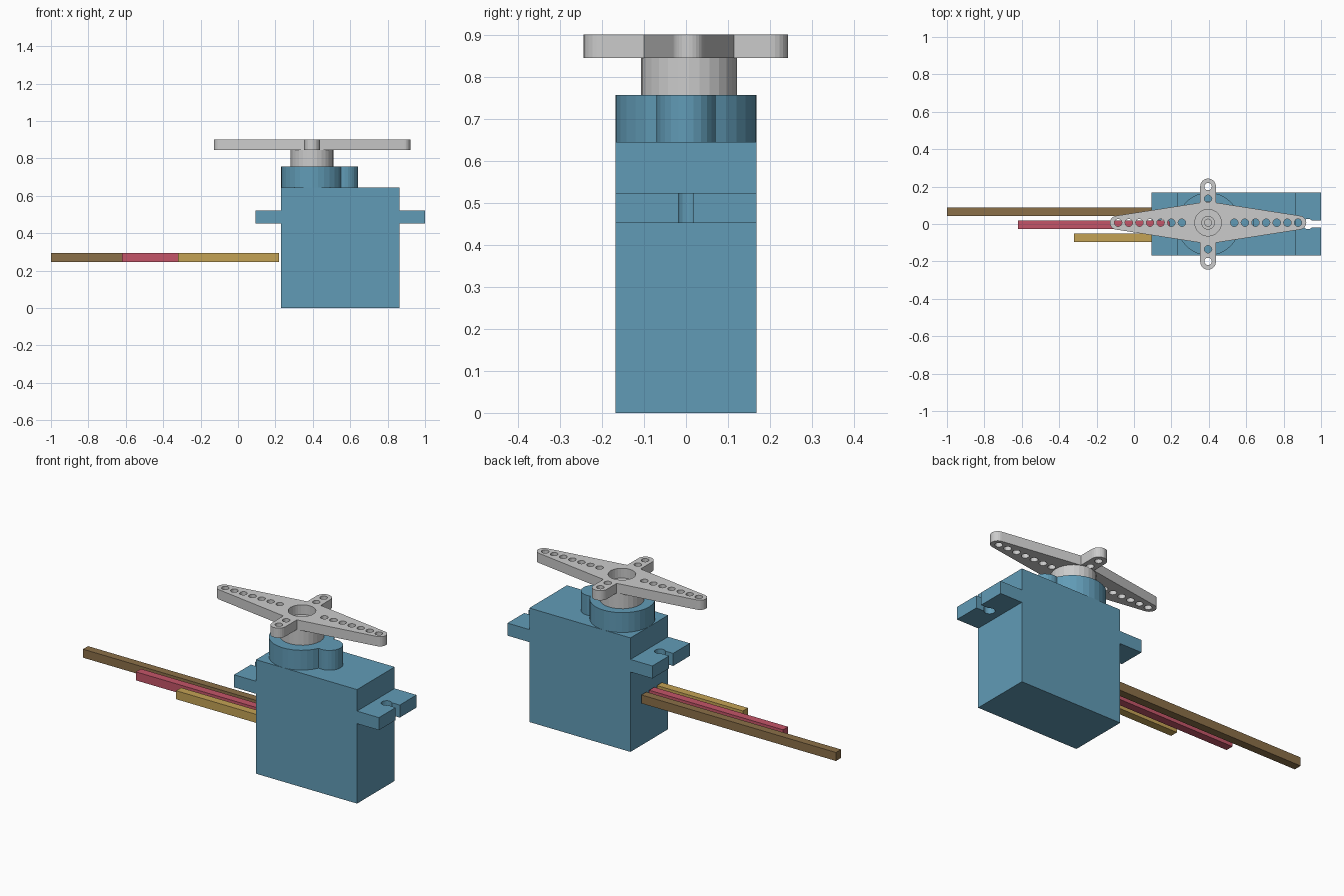
import bpy, bmesh
from math import sin, cos, radians, acos, degrees

if "Cube" in bpy.data.objects:
    bpy.data.objects.remove(bpy.data.objects["Cube"])


def material(name, rgb):
    m = bpy.data.materials.new(name)
    m.diffuse_color = (*rgb, 1)
    m.use_nodes = True
    m.node_tree.nodes["Principled BSDF"].inputs["Base Color"].default_value = m.diffuse_color
    return m


def arc(cx, cy, r, a0, a1, n):
    """n + 1 points along an arc, angles in degrees."""
    return [(cx + r * cos(radians(a0 + (a1 - a0) * i / n)),
             cy + r * sin(radians(a0 + (a1 - a0) * i / n))) for i in range(n + 1)]


def circle(cx, cy, r, n):
    return arc(cx, cy, r, 0, 360, n)[:-1]


def prism(name, loops, z0, z1, mat=None):
    """Extrude a flat outline (first loop) with holes (other loops) from z0 to z1."""
    cu = bpy.data.curves.new(name + "_profile", 'CURVE')
    cu.dimensions = '2D'
    cu.fill_mode = 'BOTH'
    cu.extrude = (z1 - z0) / 2
    for pts in loops:
        s = cu.splines.new('POLY')
        s.points.add(len(pts) - 1)
        for p, (x, y) in zip(s.points, pts):
            p.co = (x, y, 0, 1)
        s.use_cyclic_u = True
    tmp = bpy.data.objects.new(name + "_profile", cu)
    me = bpy.data.meshes.new_from_object(tmp)
    bpy.data.objects.remove(tmp)
    bm = bmesh.new()
    bm.from_mesh(me)
    bmesh.ops.remove_doubles(bm, verts=bm.verts, dist=1e-5)
    bmesh.ops.translate(bm, verts=bm.verts, vec=(0, 0, (z0 + z1) / 2))
    bmesh.ops.recalc_face_normals(bm, faces=bm.faces)
    for f in bm.faces:
        f.smooth = False
    bm.to_mesh(me)
    bm.free()
    me.name = name
    me.materials.clear()
    if mat:
        me.materials.append(mat)
    ob = bpy.data.objects.new(name, me)
    bpy.context.collection.objects.link(ob)
    return ob


def rect(x0, x1, y0, y1):
    return [(x0, y0), (x1, y0), (x1, y1), (x0, y1)]


blue = material("blue_plastic", (0.12, 0.33, 0.47))
brown = material("brown_wire", (0.26, 0.16, 0.065))
red = material("red_wire", (0.55, 0.09, 0.14))
yellow = material("yellow_wire", (0.55, 0.36, 0.09))

X0, X1, W = 0.23, 0.863, 0.168     # body ends and half width
MID = (X0 + X1) / 2
CX, CY = 0.396, 0.007              # output axis

# motor body
prism("body", [rect(X0, X1, -W, W)], 0, 0.645, blue)

# mounting tabs with keyhole slots, mirrored about the body middle
S, HX, HR = 0.018, 0.93, 0.028
a = 40
keyhole = [(1, S)] + arc(HX, 0, HR, a, 360 - a, 16) + [(1, -S)]
tab = [(X1, -W), (X1, W), (1, W)] + keyhole + [(1, -W)]
prism("right_tab", [tab], 0.452, 0.523, blue)
prism("left_tab", [[(2 * MID - x, y) for x, y in tab]], 0.452, 0.523, blue)

# gear housing: large round with a small round lobe
GX, LX, LR = X0 + W, 0.572, 0.07
d = LX - GX
along = (d * d + W * W - LR * LR) / (2 * d)
big = degrees(acos(along / W))
small = degrees(acos((along - d) / LR))
outline = arc(GX, 0, W, big, 360 - big, 28) + arc(LX, 0, LR, -small, small, 14)[1:-1]
prism("gear_housing", [outline], 0.645, 0.757, blue)

# horn hub with screw hole, and the screw inside it
prism("horn_hub", [circle(CX, CY, 0.114, 28), circle(CX, CY, 0.034, 20)], 0.757, 0.845)
prism("screw_collar", [circle(CX, CY, 0.034, 20), circle(CX, CY, 0.019, 16)], 0.757, 0.82)
prism("output_shaft", [circle(CX, CY, 0.019, 16)], 0.757, 0.8)

# cross-shaped horn: each half is one long arm and one short arm
horn = []
for s, reach in ((1, 0.236), (-1, 0.251)):
    half = (arc(0.488, 0, 0.037, 0, 81, 6) + [(0.042, 0.107)]
            + arc(0, reach - 0.042, 0.042, 0, 180, 12) + [(-0.042, 0.107)]
            + arc(-0.488, 0, 0.037, 99, 180, 6)[:-1])
    horn += [(CX + s * x, CY + s * y) for x, y in half]
holes = [circle(CX, CY, 0.071, 28)]
for s in (-1, 1):
    holes += [circle(CX + s * (0.14 + 0.0568 * i), CY, 0.02, 14) for i in range(7)]
    holes += [circle(CX, s * y, 0.02, 14) for y in (0.135, 0.2)]
prism("horn", [horn] + holes, 0.845, 0.9)

# wires of stepped length
for name, x, y, mat in (("brown_wire", -1, 0.065, brown),
                        ("red_wire", -0.62, -0.005, red),
                        ("yellow_wire", -0.32, -0.074, yellow)):
    prism(name, [rect(x, 0.218, y - 0.0225, y + 0.0225)], 0.247, 0.295, mat)
